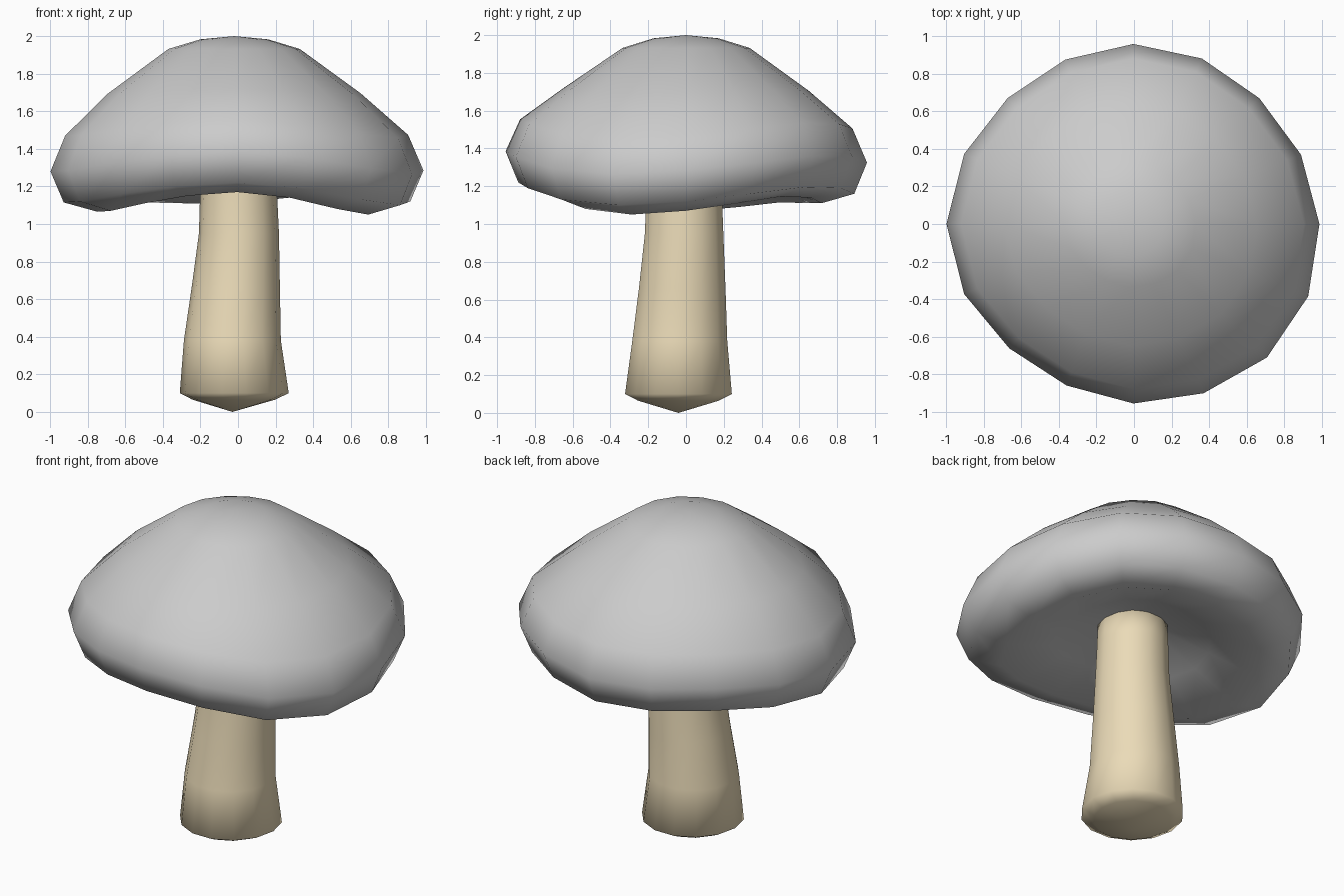
import bpy, bmesh, math

if "Cube" in bpy.data.objects:
    bpy.data.objects.remove(bpy.data.objects["Cube"])


def loft(name, rings, sides, wave=None, swell=None):
    """Rings are (radius, z, centre x, centre y, wave weight); radius 0 is a pole."""
    bm = bmesh.new()
    loops = []
    for r, z, cx, cy, w in rings:
        if r == 0:
            loops.append([bm.verts.new((cx, cy, z))])
            continue
        loop = []
        for i in range(sides):
            a = 2 * math.pi * i / sides
            dz = wave[i] * w if wave else 0
            k = r * (swell[i] if swell else 1)
            loop.append(bm.verts.new((cx + k * math.cos(a), cy + k * math.sin(a), z + dz)))
        loops.append(loop)
    for lo, hi in zip(loops, loops[1:]):
        for i in range(sides):
            j = (i + 1) % sides
            quad = [lo[i % len(lo)], lo[j % len(lo)], hi[j % len(hi)], hi[i % len(hi)]]
            bm.faces.new(list(dict.fromkeys(quad)))
    bmesh.ops.recalc_face_normals(bm, faces=bm.faces)
    for f in bm.faces:
        f.smooth = True
    mesh = bpy.data.meshes.new(name)
    bm.to_mesh(mesh)
    bm.free()
    obj = bpy.data.objects.new(name, mesh)
    bpy.context.collection.objects.link(obj)
    return obj


# Height wobble and radius of the rim, counter-clockwise from +x
rim_wave = [-.02, .02, .055, .05, .02, .02, .025, 0,
            -.025, -.02, .02, .06, .08, .05, -.01, -.04]
rim_swell = [.995, .97, .952, .958, .963, .952, .952, .98,
             1, .98, .94, .935, .96, .98, 1.01, 1.012]

# Cap: concave underside, rounded rim, domed top
cap_rings = [
    (0, 1.30, 0, 0, 0),
    (.20, 1.285, 0, 0, .1),
    (.45, 1.20, 0, 0, .5),
    (.745, 1.09, -.003, 0, 1),
    (.925, 1.14, -.003, 0, 1),
    (.995, 1.305, -.003, 0, 1),
    (.915, 1.49, -.005, 0, .8),
    (.675, 1.70, -.018, 0, .25),
    (.35, 1.932, -.02, 0, 0),
    (.18, 1.983, -.02, 0, 0),
    (0, 2.0, -.02, 0, 0),
]
loft("cap", cap_rings, 16, rim_wave, rim_swell)

# Stem: flared foot with a shallow pointed base
stem_rings = [
    (0, 0, -.03, -.04, 0),
    (.22, .065, -.022, -.04, 0),
    (.29, .10, -.02, -.04, 0),
    (.258, .38, -.03, -.033, 0),
    (.235, .66, -.012, -.02, 0),
    (.213, .95, .005, -.01, 0),
    (.205, 1.16, .003, -.01, 0),
    (.2, 1.30, .003, -.01, 0),
    (0, 1.305, .003, -.01, 0),
]
stem = loft("stem", stem_rings, 14)
mat = bpy.data.materials.new("pale_stem")
mat.diffuse_color = (0.83, 0.71, 0.48, 1)
mat.use_nodes = True
mat.node_tree.nodes["Principled BSDF"].inputs["Base Color"].default_value = mat.diffuse_color
stem.data.materials.append(mat)
